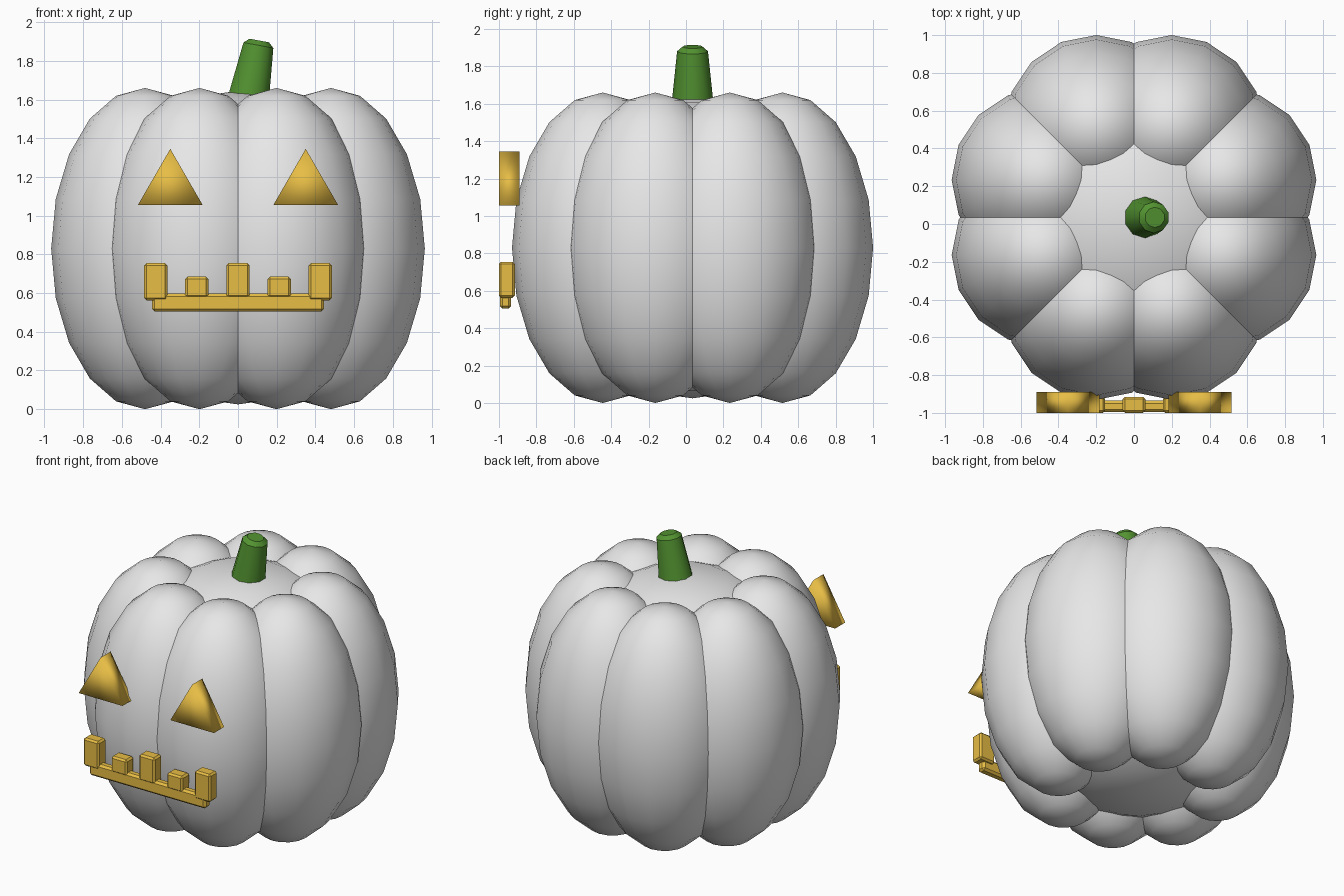
import bpy
import math
from mathutils import Vector

cube = bpy.data.objects.get("Cube")
if cube:
    bpy.data.objects.remove(cube, do_unlink=True)


def make_material(name, colour):
    mat = bpy.data.materials.new(name)
    mat.use_nodes = True
    mat.diffuse_color = (*colour, 1)
    mat.node_tree.nodes["Principled BSDF"].inputs["Base Color"].default_value = (*colour, 1)
    return mat


skin = make_material("pale grey skin", (0.8, 0.8, 0.8))
green = make_material("stem green", (0.085, 0.29, 0.03))
gold = make_material("carved gold", (0.8, 0.51, 0.06))

CENTRE_Y = 0.035


def finish(name, mat, bevel=0):
    obj = bpy.context.object
    obj.name = name
    obj.data.materials.append(mat)
    if bevel:
        mod = obj.modifiers.new("Bevel", 'BEVEL')
        mod.width = bevel
        mod.segments = 1
        mod.limit_method = 'ANGLE'
        mod.angle_limit = math.radians(50)
    return obj


def ellipsoid(name, location, radius, half_height):
    bpy.ops.mesh.primitive_uv_sphere_add(segments=16, ring_count=10, radius=1, location=location)
    obj = finish(name, skin)
    obj.scale = (radius, radius, half_height)
    bpy.ops.object.shade_smooth()


def box(name, x, width, z_low, z_high, y_front, y_back, bevel):
    bpy.ops.mesh.primitive_cube_add(
        size=1, location=(x, (y_front + y_back) / 2, (z_low + z_high) / 2))
    bpy.context.object.scale = (width, y_back - y_front, z_high - z_low)
    bpy.ops.object.transform_apply(location=False, rotation=False, scale=True)
    finish(name, gold, bevel)


# Body: a ring of eight overlapping lobes around a core
ellipsoid("body_core", (0, CENTRE_Y, 0.835), 0.915, 0.81)
for i in range(8):
    angle = math.radians(22.5 + 45 * i)
    ellipsoid(f"body_lobe_{i + 1}",
              (0.52 * math.cos(angle), CENTRE_Y + 0.52 * math.sin(angle), 0.83),
              0.485, 0.83)

# Stem: leaning tapered cylinder with a softened rim
lean = math.radians(10.5)
axis = Vector((math.sin(lean), 0, math.cos(lean)))
bpy.ops.mesh.primitive_cone_add(
    vertices=10, radius1=0.115, radius2=0.08, depth=0.34,
    location=Vector((0.11, CENTRE_Y, 1.905)) - axis * 0.17, rotation=(0, lean, 0))
finish("stem", green, 0.025)
bpy.ops.object.shade_smooth_by_angle(angle=math.radians(50))

# Eyes: three-sided prisms pointing up
for side, x in (("left", 0.35), ("right", -0.35)):
    bpy.ops.mesh.primitive_cylinder_add(
        vertices=3, radius=0.193, depth=0.11,
        location=(x, -0.945, 1.152), rotation=(math.radians(90), 0, 0))
    eye = finish(f"{side}_eye", gold)
    # Turn the prism about its own axis so one corner is on top
    top = max((eye.matrix_basis @ v.co).z for v in eye.data.vertices)
    if top < 1.34:
        eye.rotation_euler.y = math.pi
    bpy.ops.object.shade_smooth()

# Mouth: a bar with five upright teeth
box("mouth_bar", 0, 0.89, 0.505, 0.597, -0.995, -0.935, 0.014)
box("centre_tooth", 0, 0.12, 0.575, 0.755, -1.0, -0.915, 0.012)
for side, s in (("left", 1), ("right", -1)):
    box(f"{side}_inner_tooth", s * 0.213, 0.12, 0.575, 0.685, -1.0, -0.915, 0.012)
    box(f"{side}_outer_tooth", s * 0.425, 0.12, 0.562, 0.755, -1.0, -0.915, 0.012)
